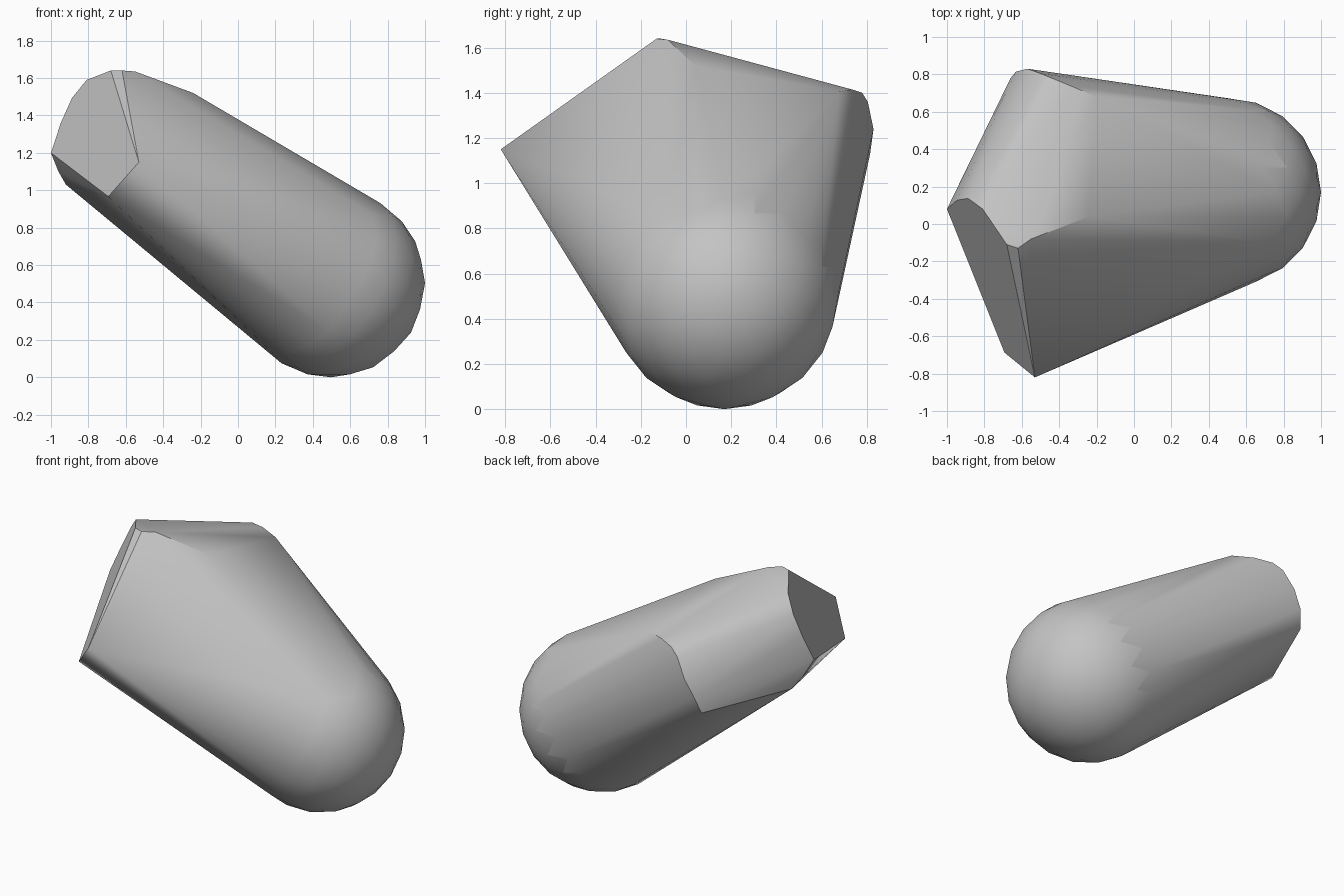
import bpy
import bmesh
import math
from mathutils import Vector, Matrix, geometry

default_cube = bpy.data.objects.get("Cube")
if default_cube:
    bpy.data.objects.remove(default_cube, do_unlink=True)


def make_material(name, color):
    material = bpy.data.materials.new(name)
    material.use_nodes = True
    material.diffuse_color = color
    material.node_tree.nodes["Principled BSDF"].inputs["Base Color"].default_value = color
    return material


# Flat cut end: a rounded rim running down to a pointed tip
cut_rim = [
    (-1.0, 0.08, 1.2), (-0.96, 0.12, 1.37), (-0.9, 0.13, 1.5),
    (-0.81, 0.08, 1.59), (-0.68, -0.11, 1.64),
    (-0.53, -0.82, 1.15), (-0.68, -0.68, 0.96),
]
# Rounded shoulder running from the cut end along the top
shoulder = [
    (-0.62, -0.13, 1.64), (-0.55, -0.08, 1.635),
    (-0.4, -0.02, 1.58), (-0.24, 0.04, 1.52),
]
# Curved crease at the far end of the shoulder
back_crease = [
    (-0.2, 0.68, 1.405), (-0.33, 0.735, 1.415), (-0.44, 0.78, 1.4),
    (-0.5, 0.805, 1.36), (-0.57, 0.83, 1.24),
    (-0.63, 0.815, 1.13), (-0.66, 0.78, 1.02),
]
# Rounded lower edge below the cut end
lower_edge = [(-0.96, 0.14, 1.1), (-0.92, 0.2, 1.03)]

# Press the rim flat onto one plane
plane_point = Vector(cut_rim[0])
plane_normal = geometry.normal([cut_rim[0], cut_rim[4], cut_rim[5]])
flat_rim = []
for point in map(Vector, cut_rim):
    offset = (point - plane_point).dot(plane_normal)
    flat_rim.append(point - plane_normal * offset)

# Round end plus the outline points, wrapped in one taut skin
bm = bmesh.new()
bmesh.ops.create_icosphere(
    bm, subdivisions=3, radius=0.503,
    matrix=Matrix.Translation((0.497, 0.17, 0.503)),
)
for point in flat_rim + shoulder + back_crease + lower_edge:
    bm.verts.new(point)
hull = bmesh.ops.convex_hull(bm, input=bm.verts[:], use_existing_faces=False)
leftover = {
    item for item in hull["geom_interior"] + hull["geom_unused"]
    if isinstance(item, bmesh.types.BMVert)
}
bmesh.ops.delete(bm, geom=list(leftover), context="VERTS")

# Join the triangles of the flat cut into one face
bmesh.ops.dissolve_limit(
    bm, angle_limit=math.radians(1), verts=bm.verts[:], edges=bm.edges[:]
)
bmesh.ops.recalc_face_normals(bm, faces=bm.faces[:])

mesh = bpy.data.meshes.new("tapered_body")
bm.to_mesh(mesh)
bm.free()
body = bpy.data.objects.new("tapered_body", mesh)
bpy.context.collection.objects.link(body)
mesh.materials.append(make_material("light grey", (0.55, 0.55, 0.55, 1.0)))

# Smooth skin with crisp creases
bpy.ops.object.select_all(action="DESELECT")
body.select_set(True)
bpy.context.view_layer.objects.active = body
bpy.ops.object.shade_smooth_by_angle(angle=math.radians(30))
